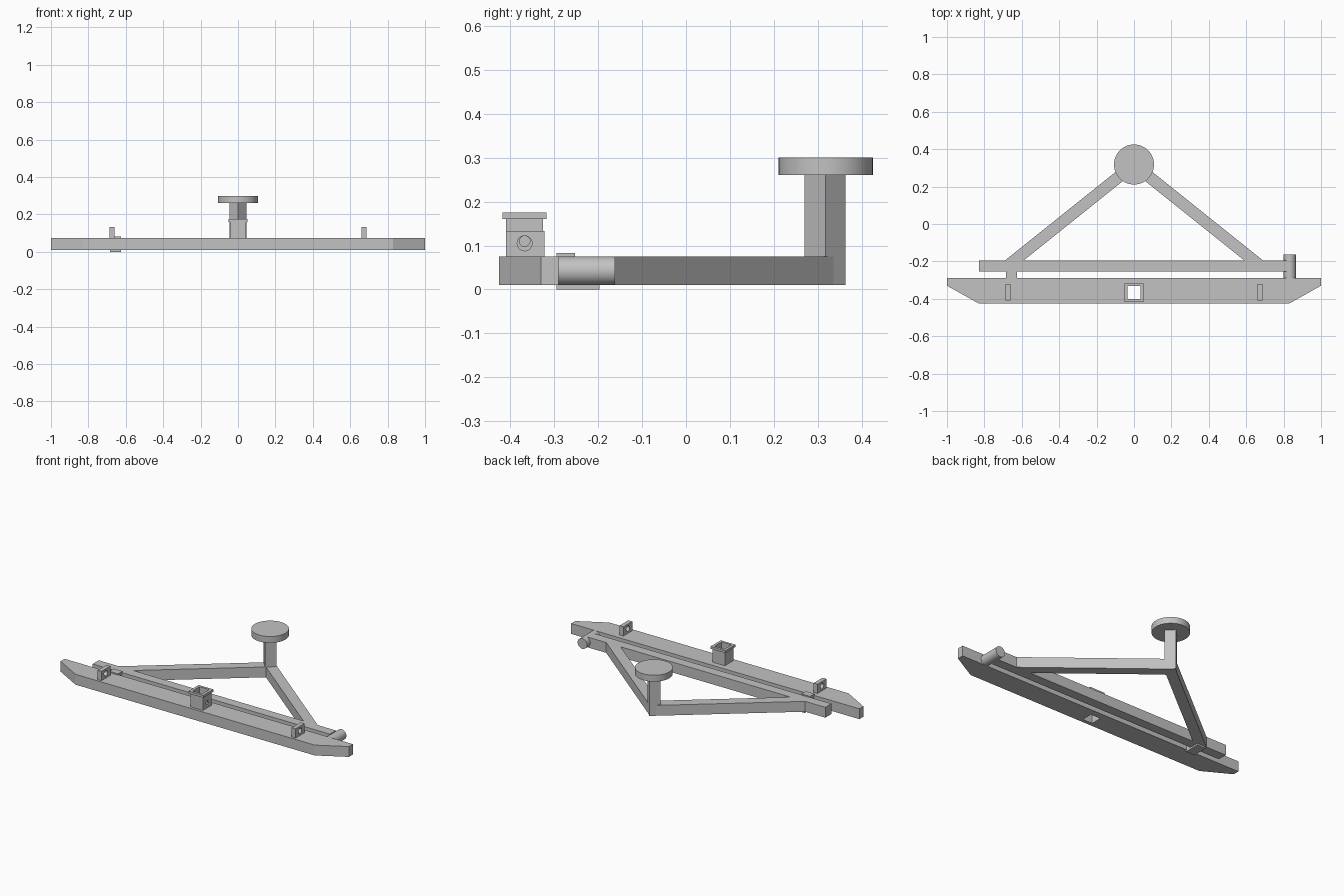
import bpy
import bmesh
from mathutils import Matrix

if "Cube" in bpy.data.objects:
    bpy.data.objects.remove(bpy.data.objects["Cube"], do_unlink=True)

steel = bpy.data.materials.new("grey steel")
steel.use_nodes = True
grey = (0.54, 0.54, 0.54, 1)
steel.diffuse_color = grey
steel.node_tree.nodes["Principled BSDF"].inputs["Base Color"].default_value = grey


def finish(name, bm):
    bmesh.ops.recalc_face_normals(bm, faces=bm.faces)
    mesh = bpy.data.meshes.new(name)
    bm.to_mesh(mesh)
    bm.free()
    mesh.materials.append(steel)
    obj = bpy.data.objects.new(name, mesh)
    bpy.context.collection.objects.link(obj)
    return obj


def prism(name, outline, z0, z1):
    """Extrude a plan outline from z0 up to z1."""
    bm = bmesh.new()
    face = bm.faces.new([bm.verts.new((x, y, z0)) for x, y in outline])
    new = bmesh.ops.extrude_face_region(bm, geom=[face])["geom"]
    verts = [v for v in new if isinstance(v, bmesh.types.BMVert)]
    bmesh.ops.translate(bm, verts=verts, vec=(0, 0, z1 - z0))
    return finish(name, bm)


def box(name, x0, x1, y0, y1, z0, z1):
    return prism(name, [(x0, y0), (x1, y0), (x1, y1), (x0, y1)], z0, z1)


def cylinder(name, centre, radius, depth, axis="Z", sides=48):
    bm = bmesh.new()
    turn = {"Z": Matrix(), "X": Matrix.Rotation(1.5707963, 4, "Y"),
            "Y": Matrix.Rotation(1.5707963, 4, "X")}[axis]
    bmesh.ops.create_cone(bm, cap_ends=True, segments=sides, radius1=radius, radius2=radius,
                          depth=depth, matrix=Matrix.Translation(centre) @ turn)
    return finish(name, bm)


def cut(obj, cutter):
    """Cut a hole and keep the result as plain mesh."""
    cutter.hide_render = True
    mod = obj.modifiers.new("hole", "BOOLEAN")
    mod.operation = "DIFFERENCE"
    mod.solver = "EXACT"
    mod.object = cutter
    bpy.context.view_layer.objects.active = obj
    bpy.ops.object.modifier_apply(modifier=mod.name)


def smooth(obj):
    bpy.ops.object.select_all(action="DESELECT")
    obj.select_set(True)
    bpy.context.view_layer.objects.active = obj
    bpy.ops.object.shade_smooth_by_angle(angle=0.6)


LOW, TOP = 0.01, 0.075      # height range of the frame
MID = -0.367                # centre line of the bumper fittings

# Bumper beam with tapered ends
half = [(1, -0.29), (1, -0.33), (0.83, -0.425)]
bumper = prism("bumper_beam", half + [(-x, y) for x, y in reversed(half)], LOW, TOP)

# Upright square receiver with a collar, open right through the bumper
tube = box("receiver_tube", -0.042, 0.042, MID - 0.042, MID + 0.042, TOP, 0.16)
collar = box("receiver_collar", -0.051, 0.051, MID - 0.05, MID + 0.05, 0.16, 0.175)
bore = box("bore_cutter", -0.034, 0.034, MID - 0.035, MID + 0.035, -0.1, 0.3)
for part in (bumper, tube, collar):
    cut(part, bore)
pin = cylinder("pin_cutter", (0.04, MID, 0.11), 0.012, 0.04, "X", 24)
cut(tube, pin)

# Shackle lugs
for side, sign in (("left", 1), ("right", -1)):
    x0, x1 = sorted((0.66 * sign, 0.687 * sign))
    lug = box(side + "_shackle_lug", x0, x1, MID - 0.043, MID + 0.045, TOP, 0.133)
    hole = cylinder("lug_cutter", (0.673 * sign, MID, 0.105), 0.017, 0.1, "X", 32)
    cut(lug, hole)
    bpy.data.objects.remove(hole, do_unlink=True)
    smooth(lug)
for cutter in (bore, pin):
    bpy.data.objects.remove(cutter, do_unlink=True)

# Swinging rail, hinge barrel and latch
box("swing_rail", -0.83, 0.815, -0.255, -0.195, LOW, TOP)
smooth(cylinder("hinge_barrel", (0.833, -0.228, 0.0425), 0.0325, 0.132, "Y"))
box("latch_block", -0.685, -0.625, -0.295, -0.252, LOW, 0.083)
box("latch_plate", -0.685, -0.625, -0.295, -0.197, 0, LOW)

# V-shaped carrier arms
prism("carrier_arms", [(-0.69, -0.195), (-0.59, -0.195), (0, 0.277), (0.59, -0.195),
                       (0.69, -0.195), (0, 0.357)], LOW, TOP)

# Diamond post and round mounting pad
prism("pad_post", [(0, 0.27), (0.045, 0.317), (0, 0.363), (-0.045, 0.317)], LOW, 0.26)
smooth(cylinder("mounting_pad", (0, 0.318, 0.28), 0.107, 0.04, "Z", 64))
